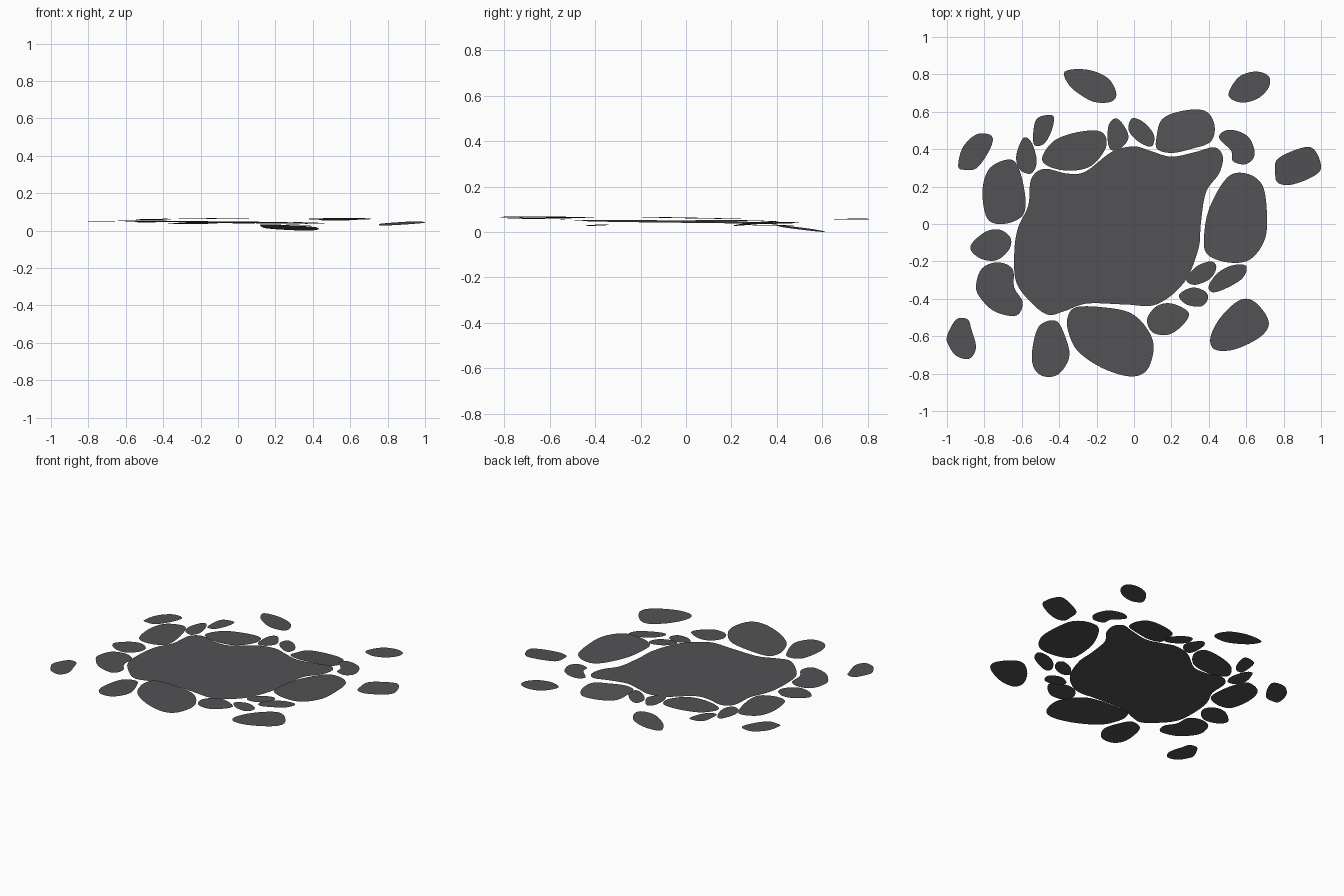
import bpy, bmesh
from mathutils import Vector

stone_grey = bpy.data.materials.new("stone_grey")
stone_grey.diffuse_color = (0.085, 0.085, 0.09, 1)


def smooth_loop(points, steps=6):
    """Closed smooth outline passing through the given points."""
    n, out = len(points), []
    for i in range(n):
        a, b, c, d = (Vector(points[(i + k) % n]) for k in (-1, 0, 1, 2))
        for s in range(steps):
            t = s / steps
            out.append(0.5 * (2 * b + (c - a) * t + (2 * a - 5 * b + 4 * c - d) * t ** 2
                              + (3 * b - a - 3 * c + d) * t ** 3))
    return out


def slab(name, height, tilt, points):
    """Flat paving sheet: height at its middle, tilt = rise per unit of x and y."""
    outline = smooth_loop(points)
    mid = sum(outline, Vector((0, 0))) / len(outline)
    bm = bmesh.new()
    verts = []
    for p in outline:
        d = p - mid
        verts.append(bm.verts.new((p.x, p.y, height + tilt[0] * d.x + tilt[1] * d.y)))
    face = bm.faces.new(verts)
    face.normal_update()
    if face.normal.z < 0:
        face.normal_flip()
    mesh = bpy.data.meshes.new(name)
    bm.to_mesh(mesh)
    bm.free()
    mesh.materials.append(stone_grey)
    bpy.context.collection.objects.link(bpy.data.objects.new(name, mesh))


# Large central slab
slab("central_slab", 0.045, (-0.01, -0.01), [
    (0, .415), (.09, .39), (.2, .36), (.33, .385), (.43, .41), (.475, .36), (.455, .27),
    (.385, .17), (.357, 0), (.345, -.13), (.27, -.31), (.12, -.43), (-.05, -.43),
    (-.25, -.425), (-.37, -.465), (-.46, -.485), (-.55, -.42), (-.63, -.31), (-.64, -.15),
    (-.62, -.02), (-.565, .1), (-.55, .24), (-.48, .295), (-.36, .27), (-.26, .28), (-.12, .385)])

# Inner ring: front side
slab("front_large_stone", 0.065, (0.01, -0.01), [
    (-.355, -.5), (-.31, -.445), (-.17, -.445), (-.02, -.475), (.07, -.56), (.105, -.66),
    (.07, -.78), (-.02, -.815), (-.17, -.77), (-.3, -.68), (-.35, -.58)])
slab("front_left_stone", 0.06, (0.02, -0.02), [
    (-.545, -.68), (-.51, -.55), (-.43, -.515), (-.385, -.56), (-.345, -.7), (-.4, -.8),
    (-.48, -.815), (-.535, -.77)])
slab("front_right_stone", 0.055, (0, 0), [
    (.07, -.51), (.12, -.44), (.2, -.425), (.29, -.47), (.27, -.53), (.19, -.59), (.1, -.58)])
slab("front_right_pebble", 0.03, (-0.03, 0.03), [
    (.24, -.38), (.31, -.34), (.38, -.36), (.395, -.4), (.36, -.44), (.28, -.43)])

# Inner ring: right side
slab("right_inner_pebble", 0.045, (0, 0.02), [
    (.28, -.3), (.33, -.23), (.41, -.2), (.44, -.23), (.41, -.29), (.33, -.325)])
slab("right_outer_pebble", 0.055, (0, 0.02), [
    (.4, -.33), (.45, -.26), (.53, -.22), (.6, -.225), (.58, -.29), (.49, -.345), (.42, -.365)])
slab("right_large_stone", 0.062, (0.01, -0.02), [
    (.375, -.06), (.405, .09), (.5, .25), (.6, .27), (.685, .21), (.71, .07), (.7, -.08),
    (.62, -.19), (.5, -.205), (.39, -.16)])
slab("back_right_curved_stone", 0.052, (0, 0), [
    (.455, .46), (.49, .5), (.56, .495), (.62, .455), (.645, .37), (.6, .32), (.53, .335),
    (.52, .39)])

# Inner ring: back side
slab("back_right_stone", 0.018, (-0.03, -0.12), [
    (.12, .46), (.15, .56), (.26, .605), (.38, .605), (.43, .53), (.41, .44), (.3, .4),
    (.2, .38), (.125, .4)])
slab("back_middle_pebble", 0.04, (0, -0.03), [
    (-.03, .51), (-.01, .565), (.05, .545), (.105, .48), (.1, .42), (.06, .42), (0, .46)])
slab("back_left_pebble", 0.045, (0, 0), [
    (-.14, .44), (-.135, .53), (-.095, .565), (-.05, .52), (-.03, .46), (-.07, .405), (-.12, .395)])
slab("back_left_stone", 0.04, (0.02, 0), [
    (-.49, .36), (-.42, .45), (-.28, .495), (-.17, .49), (-.15, .41), (-.23, .31),
    (-.35, .285), (-.46, .31)])
slab("back_left_outer_pebble", 0.045, (0, 0.02), [
    (-.54, .47), (-.525, .555), (-.48, .58), (-.43, .575), (-.44, .5), (-.48, .43), (-.53, .42)])

# Inner ring: left side
slab("left_back_pebble", 0.045, (0, 0), [
    (-.63, .36), (-.6, .45), (-.57, .46), (-.54, .42), (-.52, .33), (-.55, .27), (-.61, .29)])
slab("left_back_stone", 0.05, (-0.02, 0), [
    (-.81, .18), (-.77, .3), (-.66, .345), (-.61, .28), (-.58, .13), (-.6, .04), (-.7, 0),
    (-.785, .03)])
slab("left_middle_stone", 0.05, (0.01, 0.01), [
    (-.875, -.12), (-.8, -.045), (-.72, -.03), (-.66, -.075), (-.67, -.14), (-.74, -.195),
    (-.83, -.18)])
slab("left_front_stone", 0.05, (-0.02, -0.01), [
    (-.845, -.34), (-.815, -.24), (-.73, -.205), (-.65, -.24), (-.64, -.34), (-.595, -.42),
    (-.63, -.49), (-.74, -.47), (-.81, -.41)])

# Outer scattered stones
slab("outer_back_stone", 0.04, (0, -0.05), [
    (-.37, .815), (-.25, .825), (-.14, .78), (-.095, .7), (-.12, .655), (-.2, .65),
    (-.27, .68), (-.345, .74)])
slab("outer_back_right_stone", 0.057, (0.02, 0), [
    (.505, .69), (.56, .785), (.65, .815), (.72, .79), (.72, .73), (.66, .67), (.57, .65)])
slab("outer_right_stone", 0.038, (0.04, 0.08), [
    (.755, .27), (.77, .35), (.91, .41), (.97, .39), (1, .3), (.95, .25), (.84, .21), (.77, .22)])
slab("outer_front_right_stone", 0.066, (0.01, -0.01), [
    (.41, -.6), (.47, -.49), (.57, -.405), (.65, -.42), (.72, -.52), (.68, -.6), (.54, -.67),
    (.43, -.67)])
slab("outer_front_left_stone", 0.059, (-0.02, 0), [
    (-1, -.6), (-.95, -.51), (-.89, -.51), (-.87, -.56), (-.845, -.66), (-.88, -.72),
    (-.95, -.705), (-.99, -.65)])
slab("outer_back_left_stone", 0.03, (0.02, 0), [
    (-.94, .31), (-.915, .41), (-.84, .48), (-.76, .47), (-.77, .4), (-.84, .3), (-.91, .29)])
